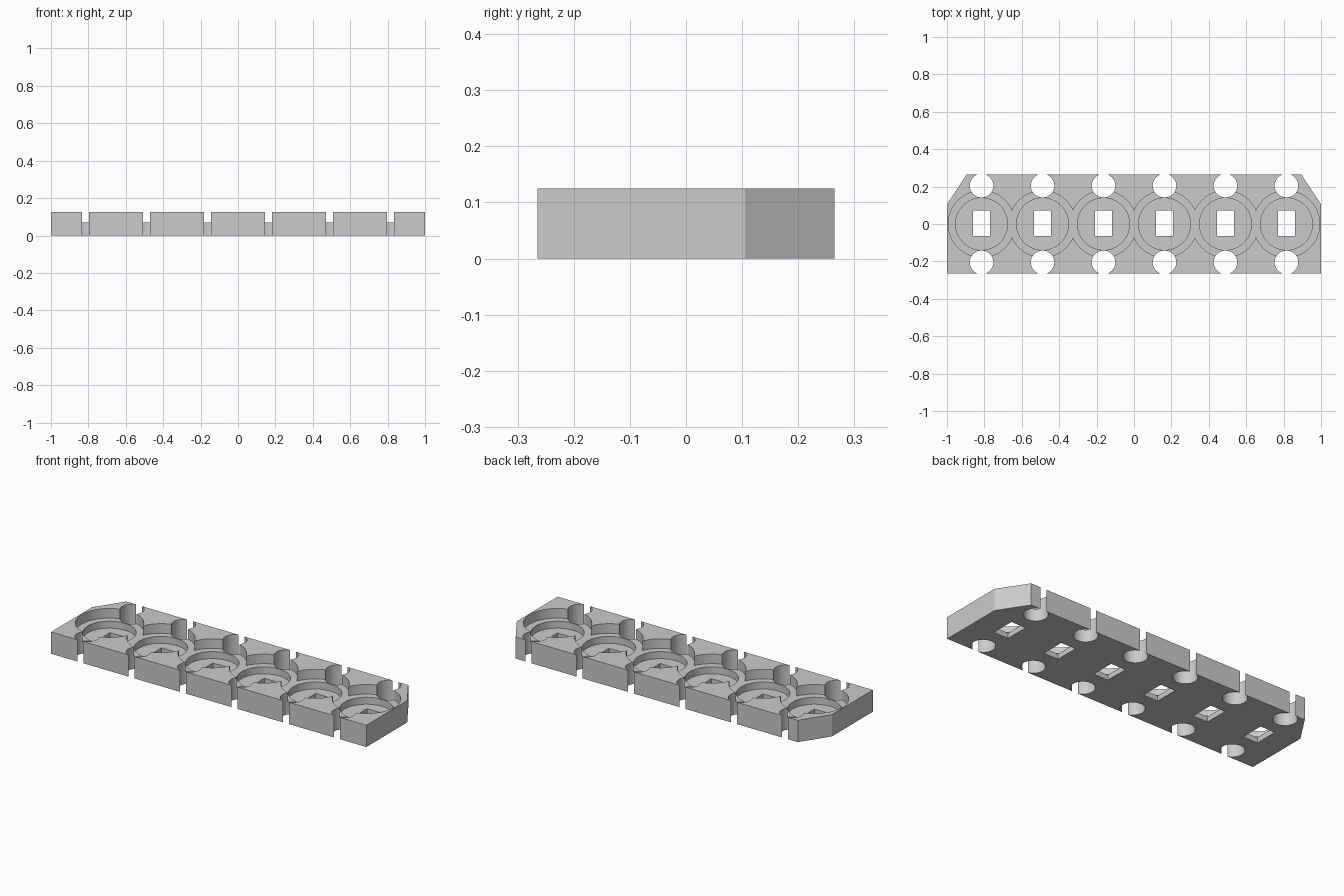
import bpy, bmesh, math
from mathutils import Matrix

if "Cube" in bpy.data.objects:
    bpy.data.objects.remove(bpy.data.objects["Cube"])

PITCH = 0.326
XS = [(i - 2.5) * PITCH for i in range(6)]
HEIGHT, HALF_Y = 0.125, 0.265

grey = bpy.data.materials.new("light_grey")
grey.diffuse_color = (0.6, 0.6, 0.6, 1)
grey.use_nodes = True
grey.node_tree.nodes["Principled BSDF"].inputs["Base Color"].default_value = grey.diffuse_color


def add_object(name, bm):
    bmesh.ops.recalc_face_normals(bm, faces=bm.faces)
    mesh = bpy.data.meshes.new(name)
    bm.to_mesh(mesh)
    bm.free()
    mesh.materials.append(grey)
    obj = bpy.data.objects.new(name, mesh)
    bpy.context.collection.objects.link(obj)
    return obj


# Plate outline with two clipped back corners
outline = [(-1, -HALF_Y), (1, -HALF_Y), (1, 0.105), (0.895, HALF_Y),
           (-0.895, HALF_Y), (-1, 0.105)]
bm = bmesh.new()
base = bm.faces.new([bm.verts.new((x, y, 0)) for x, y in outline])
top = bmesh.ops.extrude_face_region(bm, geom=[base])
bmesh.ops.translate(bm, vec=(0, 0, HEIGHT),
                    verts=[v for v in top["geom"] if isinstance(v, bmesh.types.BMVert)])
tray = add_object("socket_tray", bm)


def cut(name, centres, z0, radius=None, size=None):
    """Cut a row of round or rectangular pockets from z0 up through the top."""
    bm = bmesh.new()
    z1 = HEIGHT + 0.1
    for x, y in centres:
        place = Matrix.Translation((x, y, (z0 + z1) / 2))
        if radius:
            bmesh.ops.create_cone(bm, cap_ends=True, segments=64, radius1=radius,
                                  radius2=radius, depth=z1 - z0, matrix=place)
        else:
            bmesh.ops.create_cube(bm, size=1, matrix=place @ Matrix.Diagonal((*size, z1 - z0, 1)))
    cutter = add_object(name, bm)
    cutter.hide_render = True
    mod = tray.modifiers.new(name, "BOOLEAN")
    mod.operation, mod.solver, mod.object = "DIFFERENCE", "EXACT", cutter
    bpy.context.view_layer.objects.active = tray
    bpy.ops.object.modifier_apply(modifier=name)
    bpy.data.objects.remove(cutter)


# Wide shallow recesses overlap, so alternate ones are cut in two passes
for k in (0, 1):
    cut("wide_recess", [(x, 0) for x in XS[k::2]], 0.07, radius=0.178)
# Deeper inner recesses, centre windows and edge post holes
cut("inner_recess", [(x, 0) for x in XS], 0.03, radius=0.139)
cut("centre_window", [(x, 0.003) for x in XS], -0.1, size=(0.092, 0.136))
cut("post_hole", [(x, y) for x in XS for y in (-0.205, 0.205)], -0.1, radius=0.063)

# Smooth round walls, crisp edges
bpy.ops.object.select_all(action="DESELECT")
tray.select_set(True)
bpy.context.view_layer.objects.active = tray
bpy.ops.object.shade_smooth_by_angle(angle=math.radians(30))
